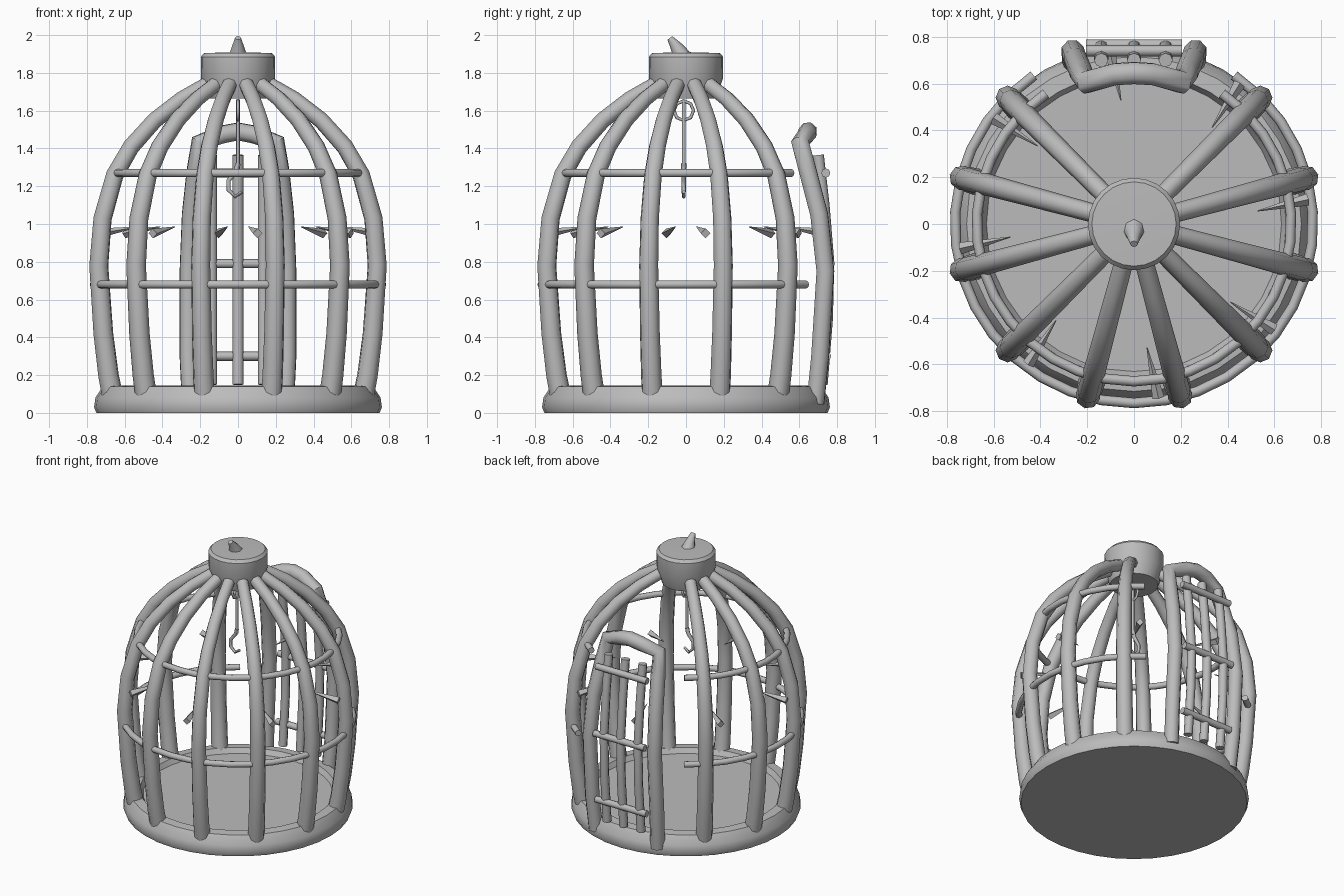
import bpy, bmesh, math
from mathutils import Vector

cube = bpy.data.objects.get("Cube")
if cube:
    bpy.data.objects.remove(cube, do_unlink=True)

metal = bpy.data.materials.new("grey metal")
metal.use_nodes = True
GREY = (0.5, 0.5, 0.5, 1)
metal.diffuse_color = GREY
metal.node_tree.nodes["Principled BSDF"].inputs["Base Color"].default_value = GREY


def add_object(name, mesh, angle=50):
    obj = bpy.data.objects.new(name, mesh)
    bpy.context.collection.objects.link(obj)
    mesh.materials.clear()
    mesh.materials.append(metal)
    bpy.ops.object.select_all(action='DESELECT')
    obj.select_set(True)
    bpy.context.view_layer.objects.active = obj
    bpy.ops.object.shade_smooth_by_angle(angle=math.radians(angle))
    return obj


def tube(name, points, radius, end_radius=None, closed=False, sides=8):
    """Round bar along a path, tapering to end_radius."""
    curve = bpy.data.curves.new(name, 'CURVE')
    curve.dimensions = '3D'
    curve.bevel_depth = 1
    curve.bevel_resolution = (sides - 4) // 2
    curve.use_fill_caps = True
    spline = curve.splines.new('POLY')
    spline.points.add(len(points) - 1)
    spline.use_cyclic_u = closed
    end_radius = radius if end_radius is None else end_radius
    for i, (p, co) in enumerate(zip(spline.points, points)):
        p.co = (*co, 1)
        p.radius = radius + (end_radius - radius) * i / (len(points) - 1)
    temp = bpy.data.objects.new(name, curve)
    bpy.context.collection.objects.link(temp)
    graph = bpy.context.evaluated_depsgraph_get()
    mesh = bpy.data.meshes.new_from_object(temp.evaluated_get(graph))
    bpy.data.objects.remove(temp, do_unlink=True)
    bpy.data.curves.remove(curve)
    mesh.name = name
    return add_object(name, mesh)


def lathe(name, profile, steps):
    """Spin an (r, z) profile around the z axis."""
    bm = bmesh.new()
    verts = [bm.verts.new((r, 0, z)) for r, z in profile]
    edges = [bm.edges.new(pair) for pair in zip(verts, verts[1:])]
    bmesh.ops.spin(bm, geom=verts + edges, axis=(0, 0, 1), cent=(0, 0, 0),
                   angle=math.tau, steps=steps)
    bmesh.ops.remove_doubles(bm, verts=bm.verts, dist=0.0005)
    bmesh.ops.recalc_face_normals(bm, faces=bm.faces)
    mesh = bpy.data.meshes.new(name)
    bm.to_mesh(mesh)
    bm.free()
    return add_object(name, mesh, 40)


def polar(r, degrees, z):
    a = math.radians(degrees)
    return Vector((r * math.cos(a), r * math.sin(a), z))


# Tray with a shallow recessed floor, and the top cap
lathe("base", [(0, 0), (0.75, 0), (0.762, 0.03), (0.755, 0.08), (0.715, 0.14),
               (0.65, 0.145), (0.63, 0.11), (0, 0.11)], 36)
lathe("cap", [(0, 1.665), (0.16, 1.665), (0.195, 1.77), (0.197, 1.885),
              (0.18, 1.905), (0, 1.91)], 24)
tube("cap_horn", [(0, -0.015, 1.87), (0, -0.045, 1.93), (0, -0.085, 1.985)], 0.055, 0.016)

# Ribs, leaving a gap at the back for the door
RIB = [(0.68, 0.05), (0.71, 0.2), (0.738, 0.42), (0.763, 0.78), (0.742, 1.03),
       (0.675, 1.26), (0.585, 1.41), (0.455, 1.55), (0.31, 1.66), (0.15, 1.75)]
for k in range(12):
    angle = 15 + 30 * k
    if k not in (2, 3):
        tube("rib", [polar(r, angle, z) for r, z in RIB], 0.058, 0.04)

# Open hoops that stop short of the doorway
for name, r, z in (("lower_hoop", 0.765, 0.68), ("upper_hoop", 0.672, 1.27)):
    tube(name, [polar(r, 124 + 292 * i / 28, z) for i in range(29)], 0.022)

# Door frame: two posts joined by a low arch
POST = [(0.25, 0.685, 0.05), (0.262, 0.71, 0.3), (0.262, 0.738, 0.75),
        (0.25, 0.705, 1.05), (0.225, 0.645, 1.28), (0.205, 0.605, 1.43),
        (0.08, 0.64, 1.475)]
tube("door_frame", POST + [(0, 0.645, 1.49)] + [(-x, y, z) for x, y, z in reversed(POST)], 0.05)

# Door: upright bars and cross bars
for x in (-0.14, 0, 0.135):
    tube("door_bar", [(x, 0.72, 0.15), (x, 0.748, 0.5), (x, 0.755, 0.8),
                      (x, 0.73, 1.1), (x, 0.7, 1.365)], 0.03)
for y, z in ((0.745, 0.3), (0.765, 0.79), (0.74, 1.27)):
    tube("door_crossbar", [(-0.205, y, z), (0.205, y, z)], 0.024)

# Inward thorns
for k in range(8):
    angle = 7 + 45 * k
    tube("thorn", [polar(0.75, angle + 1, 0.95), polar(0.53, angle - 1, 0.985)],
         0.026, 0.002, sides=4)

# Hanging ring, rod and hook
tube("hook_ring", [(0, -0.012 + 0.052 * math.cos(i * math.tau / 8),
                    1.6 + 0.052 * math.sin(i * math.tau / 8)) for i in range(8)],
     0.009, closed=True)
tube("hook_rod", [(0, -0.012, 1.66), (0, -0.012, 1.29)], 0.01)
tube("hook", [(0, -0.012, 1.32), (-0.01, -0.012, 1.28), (-0.05, -0.012, 1.23),
              (-0.05, -0.012, 1.18), (-0.015, -0.012, 1.145), (0.022, -0.012, 1.17)], 0.014, 0.009)
